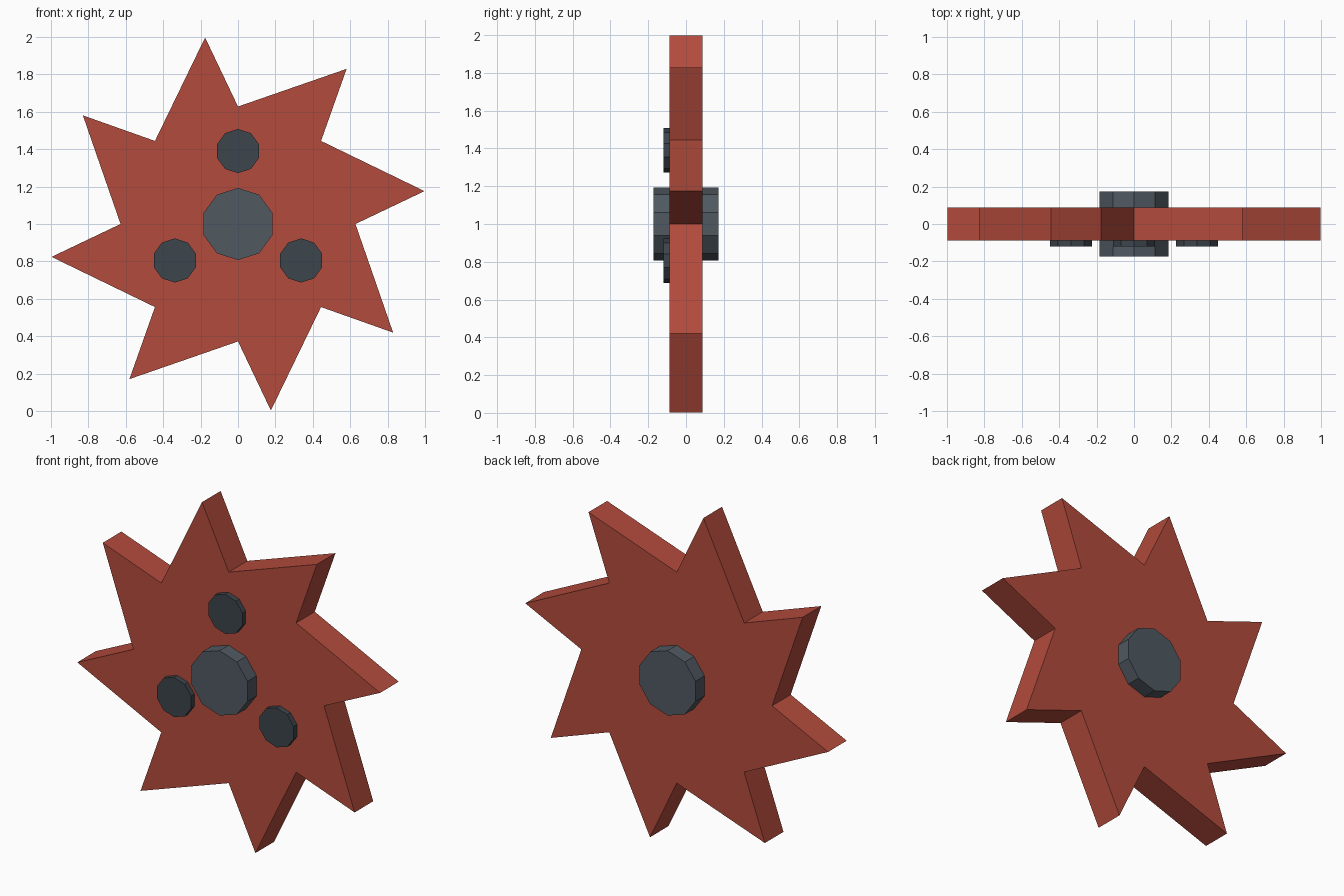
import bpy, bmesh
from math import cos, sin, radians

if "Cube" in bpy.data.objects:
    bpy.data.objects.remove(bpy.data.objects["Cube"])

CZ = 1.0  # height of the wheel axis


def material(name, rgb):
    m = bpy.data.materials.new(name)
    m.diffuse_color = (*rgb, 1)
    m.use_nodes = True
    m.node_tree.nodes["Principled BSDF"].inputs["Base Color"].default_value = m.diffuse_color
    return m


def prism(name, outline, y0, y1, mat):
    """Extrude an x/z outline from y0 (front) to y1 (back)."""
    bm = bmesh.new()
    face = bm.faces.new([bm.verts.new((x, y0, z)) for x, z in outline])
    ext = bmesh.ops.extrude_face_region(bm, geom=[face], use_keep_orig=True)
    moved = [v for v in ext["geom"] if isinstance(v, bmesh.types.BMVert)]
    bmesh.ops.translate(bm, verts=moved, vec=(0, y1 - y0, 0))
    bmesh.ops.recalc_face_normals(bm, faces=bm.faces)
    mesh = bpy.data.meshes.new(name)
    bm.to_mesh(mesh)
    bm.free()
    mesh.materials.append(mat)
    obj = bpy.data.objects.new(name, mesh)
    bpy.context.collection.objects.link(obj)
    return obj


def polar(r, deg, cx=0, cz=CZ):
    return cx + r * cos(radians(deg)), cz + r * sin(radians(deg))


def decagon(r, cx, cz):
    return [polar(r, 90 + 36 * i, cx, cz) for i in range(10)]


red = material("red_paint", (0.45, 0.07, 0.045))
steel = material("steel", (0.08, 0.1, 0.12))
dark = material("dark_steel", (0.045, 0.058, 0.072))

# Saw-toothed disc: eight valleys, each followed by a tip leaning 10 degrees on
teeth = []
for i in range(8):
    teeth += [polar(0.628, 45 * i), polar(1.0125, 45 * i + 10)]
prism("toothed_blade", teeth, -0.0875, 0.0875, red)

# Hub through the centre, proud on both sides
prism("hub", decagon(0.193, 0, CZ), -0.173, 0.173, steel)

# Three bolts on the front only
for i in range(3):
    x, z = polar(0.39, 90 + 120 * i)
    prism(f"bolt_{i + 1}", decagon(0.118, x, z), -0.119, -0.05, dark)
